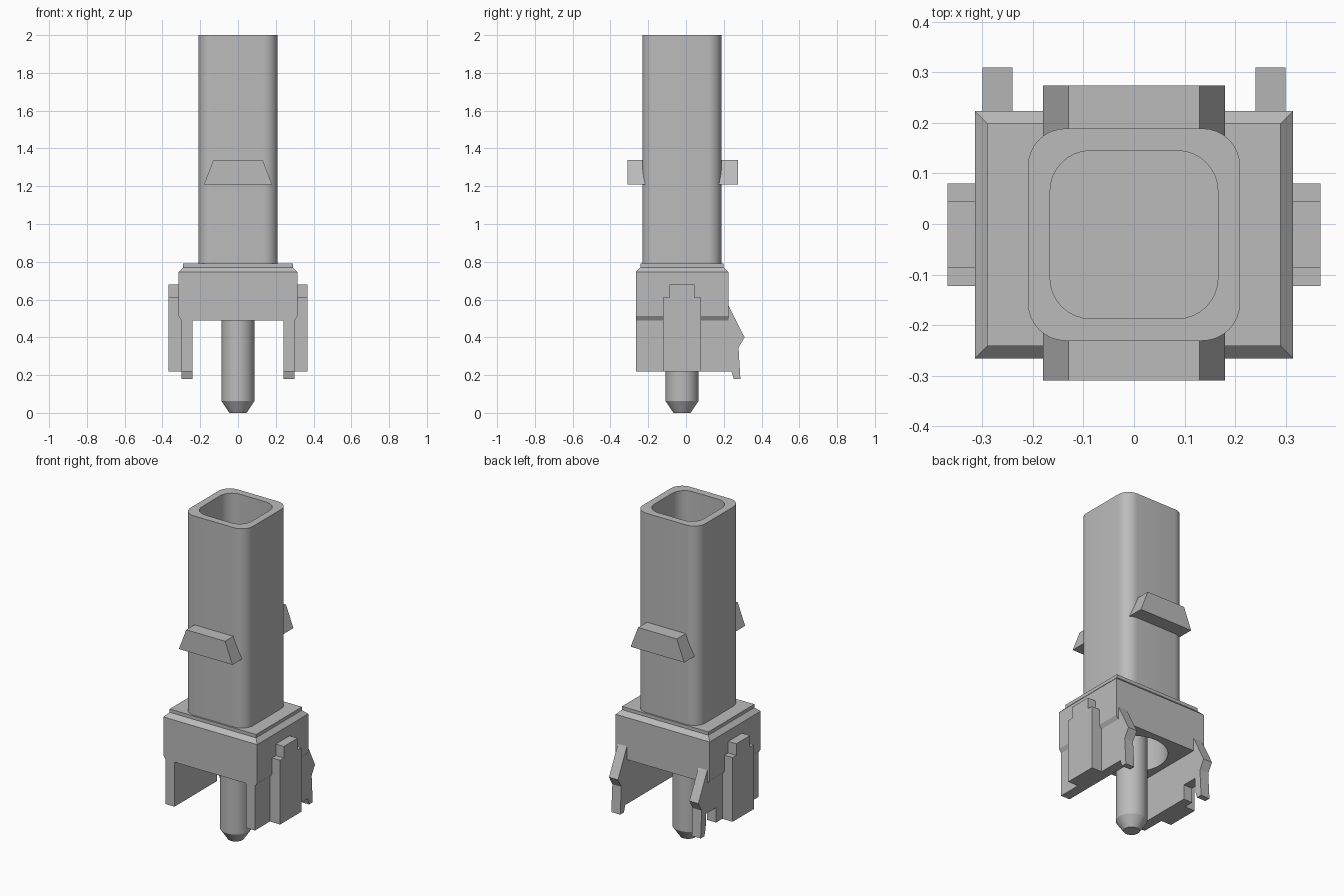
import bpy, bmesh, math
from mathutils import Vector

cube = bpy.data.objects.get("Cube")
if cube:
    bpy.data.objects.remove(cube, do_unlink=True)

grey = bpy.data.materials.new("plain_grey")
grey.use_nodes = True
grey.diffuse_color = (0.5, 0.5, 0.5, 1)
grey.node_tree.nodes["Principled BSDF"].inputs["Base Color"].default_value = (0.5, 0.5, 0.5, 1)

CY = -0.021  # depth of the main axis


def loft(name, rings, smooth=False):
    """Skin a list of equal-length point rings and cap both ends."""
    bm = bmesh.new()
    rows = [[bm.verts.new(p) for p in ring] for ring in rings]
    n = len(rows[0])
    for low, high in zip(rows, rows[1:]):
        for i in range(n):
            j = (i + 1) % n
            bm.faces.new((low[i], low[j], high[j], high[i]))
    bm.faces.new(rows[0][::-1])
    bm.faces.new(rows[-1])
    bmesh.ops.recalc_face_normals(bm, faces=bm.faces)
    mesh = bpy.data.meshes.new(name)
    bm.to_mesh(mesh)
    bm.free()
    mesh.materials.append(grey)
    obj = bpy.data.objects.new(name, mesh)
    bpy.context.collection.objects.link(obj)
    if smooth:
        bpy.ops.object.select_all(action='DESELECT')
        obj.select_set(True)
        bpy.context.view_layer.objects.active = obj
        bpy.ops.object.shade_smooth_by_angle(angle=math.radians(30))
    return obj


def rounded_ring(half, radius, z, steps=8):
    """Square outline with rounded corners."""
    pts = []
    for q in range(4):
        corner = math.pi / 4 + q * math.pi / 2
        cx = math.copysign(half - radius, math.cos(corner))
        cy = math.copysign(half - radius, math.sin(corner))
        for s in range(steps + 1):
            a = (q + s / steps) * math.pi / 2
            pts.append(Vector((cx + radius * math.cos(a), CY + cy + radius * math.sin(a), z)))
    return pts


def circle(radius, z, n=40):
    return [Vector((radius * math.cos(math.tau * i / n),
                    CY + radius * math.sin(math.tau * i / n), z)) for i in range(n)]


def rect(hx, hy, z):
    return [Vector((sx * hx, CY + sy * hy, z)) for sx, sy in ((-1, -1), (1, -1), (1, 1), (-1, 1))]


def side_plate(name, profile, x0, x1):
    """Extrude a (y, z) profile across x."""
    return loft(name, [[Vector((x, y, z)) for y, z in profile] for x in (x0, x1)])


# Hollow square column
loft("column", [rounded_ring(0.21, 0.075, 0.77), rounded_ring(0.21, 0.075, 2),
                rounded_ring(0.166, 0.08, 2), rounded_ring(0.166, 0.08, 0.8)], smooth=True)

# Wedge catches on the front and back of the column
for name, y0, y1 in (("front_catch", -0.31, -0.19), ("back_catch", 0.148, 0.274)):
    outline = ((-0.18, 1.21), (0.18, 1.21), (0.13, 1.34), (-0.13, 1.34))
    loft(name, [[Vector((x, y, z)) for x, z in outline] for y in (y0, y1)])

# Base block with bevelled shoulders and a round recess underneath
base = loft("base_block", [rect(0.3, 0.245, 0.49), rect(0.315, 0.245, 0.512), rect(0.315, 0.245, 0.745),
                           rect(0.29, 0.22, 0.77), rect(0.29, 0.22, 0.79)])
cutter = loft("recess_cutter", [circle(0.2, 0.4), circle(0.2, 0.73)], smooth=True)
cutter.hide_render = True
cut = base.modifiers.new("recess", 'BOOLEAN')
cut.operation = 'DIFFERENCE'
cut.solver = 'EXACT'
cut.object = cutter
bpy.ops.object.select_all(action='DESELECT')
base.select_set(True)
bpy.context.view_layer.objects.active = base
bpy.ops.object.modifier_apply(modifier=cut.name)
bpy.data.objects.remove(cutter, do_unlink=True)
bpy.ops.object.shade_smooth_by_angle(angle=math.radians(30))

# Tapered centre pin
loft("centre_pin", [circle(0.045, 0), circle(0.087, 0.062), circle(0.087, 0.74)], smooth=True)

# Side panels with a hooked rear arm and an outer stepped clip
FRONT_EDGE = [(0.2, 0.5), (-0.266, 0.5), (-0.266, 0.22)]
ARM = [(0.24, 0.22), (0.253, 0.18), (0.288, 0.18), (0.278, 0.345),
       (0.31, 0.4), (0.224, 0.57), (0.2, 0.57)]
SLOT = [(0.14, 0.22), (0.14, 0.31), (0.235, 0.31)]
CLIP = [(-0.123, 0.22), (0.08, 0.22), (0.08, 0.61), (0.045, 0.61),
        (0.045, 0.68), (-0.087, 0.68), (-0.087, 0.61), (-0.123, 0.61)]
for side, s in (("left", 1), ("right", -1)):
    slot = SLOT if s < 0 else []
    side_plate(side + "_panel", FRONT_EDGE + slot + ARM, s * 0.24, s * 0.3)
    side_plate(side + "_clip", CLIP, s * 0.295, s * 0.369)
